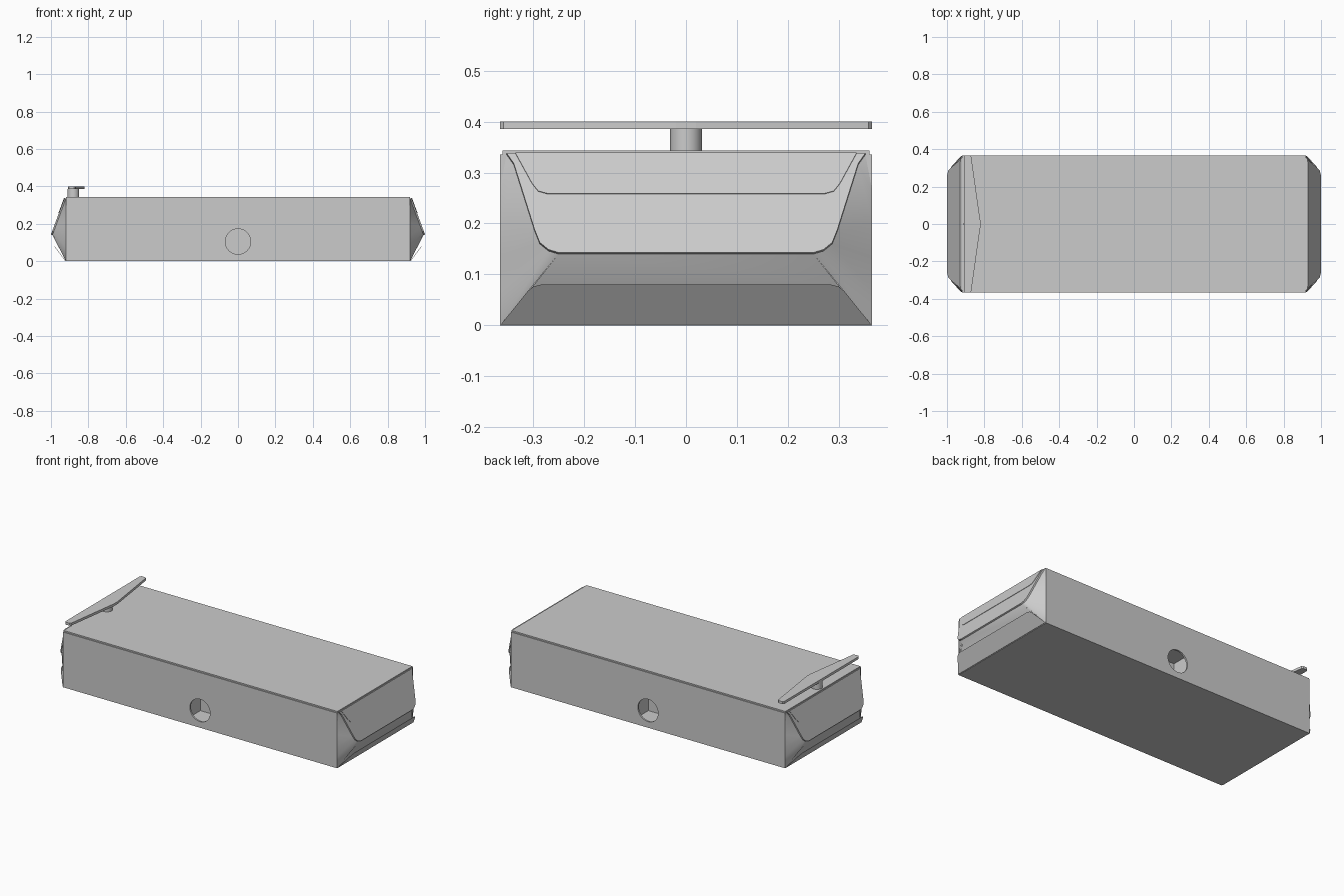
import bpy, bmesh, math
from mathutils import Vector

cube = bpy.data.objects.get("Cube")
if cube:
    bpy.data.objects.remove(cube)

grey = bpy.data.materials.new("carton_grey")
grey.use_nodes = True
colour = (0.6, 0.6, 0.6, 1)
grey.diffuse_color = colour
grey.node_tree.nodes["Principled BSDF"].inputs["Base Color"].default_value = colour

HX, HY, H = 0.92, 0.365, 0.335   # box half length, half width, height
RIDGE = 0.14                     # height of the pointed end ridge


def finish(bm, name, smooth=None):
    bmesh.ops.recalc_face_normals(bm, faces=bm.faces)
    me = bpy.data.meshes.new(name)
    bm.to_mesh(me)
    bm.free()
    me.materials.append(grey)
    ob = bpy.data.objects.new(name, me)
    bpy.context.collection.objects.link(ob)
    if smooth:
        bpy.ops.object.select_all(action='DESELECT')
        ob.select_set(True)
        bpy.context.view_layer.objects.active = ob
        bpy.ops.object.shade_smooth_by_angle(angle=math.radians(smooth))
    return ob


def box(name, lo, hi):
    bm = bmesh.new()
    bmesh.ops.create_cube(bm, size=1)
    for v in bm.verts:
        v.co = [lo[i] + (v.co[i] + 0.5) * (hi[i] - lo[i]) for i in range(3)]
    return finish(bm, name)


def cylinder(name, centre, r, depth, axis):
    bm = bmesh.new()
    bmesh.ops.create_cone(bm, cap_ends=True, segments=40, radius1=r, radius2=r, depth=depth)
    turn = Vector((0, 0, 1)).rotation_difference(Vector(axis)).to_matrix()
    for v in bm.verts:
        v.co = turn @ v.co + Vector(centre)
    return finish(bm, name, 40)


def plate(name, points, offset):
    """Closed plate made by extruding a flat outline."""
    bm = bmesh.new()
    face = bm.faces.new([bm.verts.new(p) for p in points])
    ext = bmesh.ops.extrude_face_region(bm, geom=[face])
    for v in ext["geom"]:
        if isinstance(v, bmesh.types.BMVert):
            v.co += Vector(offset)
    return finish(bm, name)


def flap_x(z):
    """Distance along x of the sloped top flap at height z."""
    return HX + 0.072 * (H - z) / (H - RIDGE)


def mirrored(half):
    return half + [(-y, z) for y, z in reversed(half)]


# Carton body with a round opening into a pocket on front and back
body = box("carton_body", (-HX, -HY, 0), (HX, HY, H))
cutters = []
for s in (-1, 1):
    ys = sorted((s * 0.19, s * 0.355))
    cutters.append(box("pocket_cutter", (-0.12, ys[0], 0.005), (0.12, ys[1], 0.21)))
    cutters.append(cylinder("hole_cutter", (0, s * 0.36, 0.105), 0.068, 0.1, (0, 1, 0)))
bpy.ops.object.select_all(action='DESELECT')
body.select_set(True)
bpy.context.view_layer.objects.active = body
for c in cutters:
    mod = body.modifiers.new("cut", 'BOOLEAN')
    mod.operation, mod.object, mod.solver = 'DIFFERENCE', c, 'EXACT'
    bpy.ops.object.modifier_apply(modifier=mod.name)
    bpy.data.objects.remove(c)

box("top_panel", (-HX, -0.36, H), (HX, 0.36, 0.343))

# Flap outlines as (y, z), right half only
edge = [(0.352, H), (0.338, 0.315), (0.297, 0.185), (0.287, 0.16), (0.27, 0.146), (0.25, RIDGE)]
tuck = [(0.335, H), (0.302, 0.275), (0.29, 0.26), (0.272, 0.255)]
base = [(HX, 0), (0.978, 0.074), (0.98, 0.08)]

for s, side in ((1, "left"), (-1, "right")):
    # Folded side gussets and the underside of the pointed end
    bm = bmesh.new()
    for m in (1, -1):
        rim = [bm.verts.new((s * flap_x(z), m * y, z)) for y, z in edge]
        n = len(edge) - 1
        wall = [bm.verts.new((s * HX, m * HY, H * (1 - i / n))) for i in range(n + 1)]
        for i in range(n):
            bm.faces.new((rim[i], rim[i + 1], wall[i + 1], wall[i]))
    ridge_x = flap_x(RIDGE)
    lower = [(ridge_x, 0.25, RIDGE), (0.958, 0.298, 0.08), (HX, HY, 0)]
    rows = [[bm.verts.new((s * x, m * y, z)) for m in (-1, 1)] for x, y, z in lower]
    for a, b in zip(rows, rows[1:]):
        bm.faces.new((a[0], a[1], b[1], b[0]))
    bmesh.ops.remove_doubles(bm, verts=bm.verts, dist=0.0005)
    finish(bm, side + "_end_gusset", 35)

    # Sloped top flap and the shorter flap laid on it
    out = (s * 0.008, 0, 0.003)
    plate(side + "_top_flap", [(s * flap_x(z), y, z) for y, z in mirrored(edge)], out)
    plate(side + "_short_flap", [(s * (flap_x(z) + 0.008), y, z + 0.003) for y, z in mirrored(tuck)],
          (s * 0.002, 0, 0.001))

    # Bottom flap standing off the end
    trap = [(0.363, 0.002), (0.31, 0.068), (0.3, 0.076), (0.285, 0.08)]
    plate(side + "_bottom_flap", [(s * (HX + 0.75 * z), y, z) for y, z in mirrored(trap)],
          (s * 0.003, 0, 0))

# Handle bar on a short post at the right end
cylinder("handle_post", (-0.88, 0, 0.364), 0.031, 0.044, (0, 0, 1))
half = [(-0.91, 0.358), (-0.903, HY), (-0.878, HY), (-0.87, 0.358), (-0.828, 0.06), (-0.822, 0.02)]
outline = half + [(x, -y) for x, y in reversed(half)]
plate("handle_bar", [(x, y, 0.385) for x, y in outline], (0, 0, 0.015))
